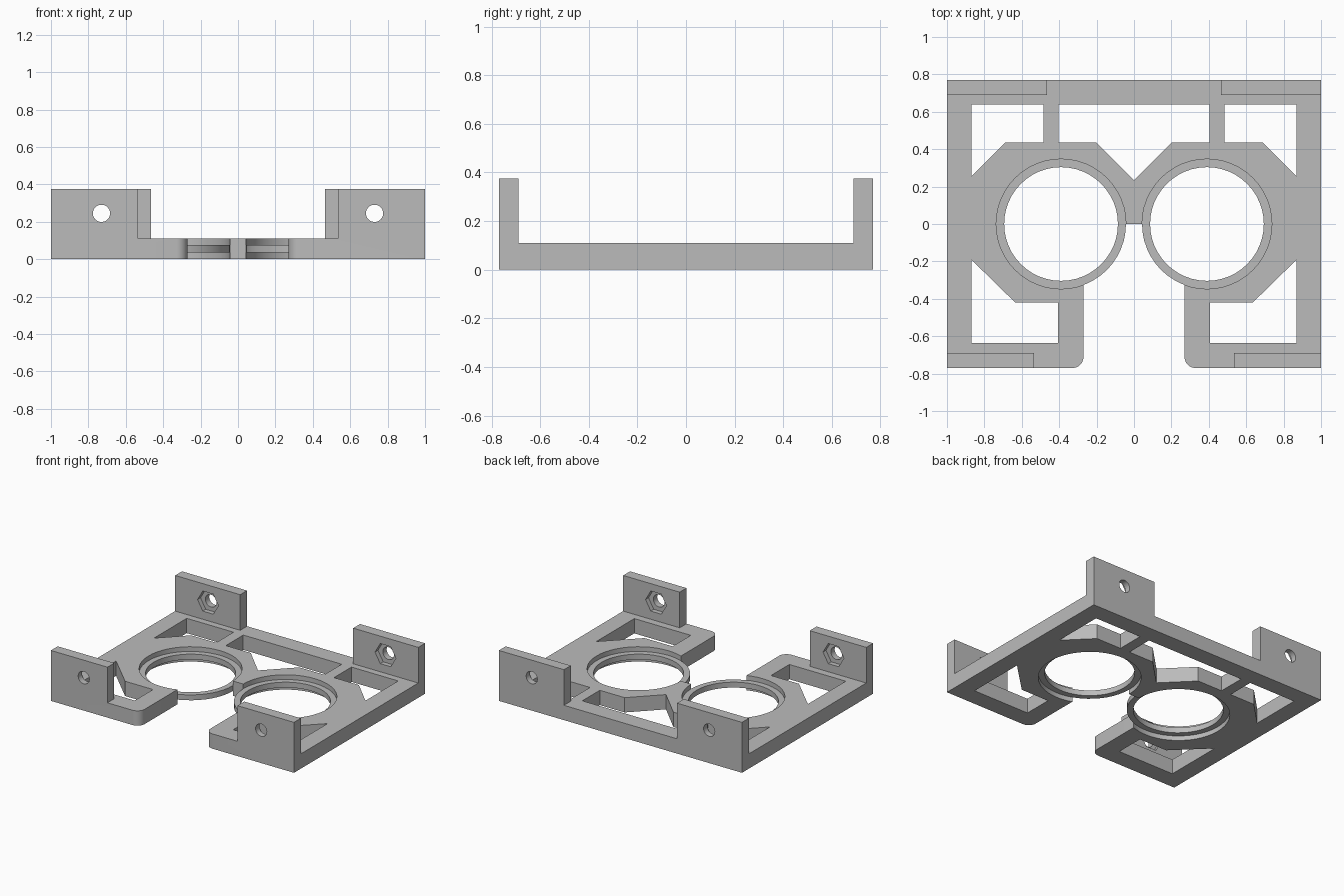
import bpy, bmesh, math
from mathutils import Matrix

if "Cube" in bpy.data.objects:
    bpy.data.objects.remove(bpy.data.objects["Cube"], do_unlink=True)

PLATE, TOP = 0.11, 0.375          # plate thickness, tab height
RING_X, BORE, LIP = 0.39, 0.347, 0.304
SIDES = 48

grey = bpy.data.materials.new("plain grey")
grey.use_nodes = True
grey.diffuse_color = (0.5, 0.5, 0.5, 1)
grey.node_tree.nodes["Principled BSDF"].inputs["Base Color"].default_value = (0.5, 0.5, 0.5, 1)


def prism(name, points, z0, z1, matrix=None):
    """Extrude a closed outline from z0 to z1."""
    bm = bmesh.new()
    face = bm.faces.new([bm.verts.new((x, y, z0)) for x, y in points])
    ext = bmesh.ops.extrude_face_region(bm, geom=[face])
    moved = [v for v in ext["geom"] if isinstance(v, bmesh.types.BMVert)]
    bmesh.ops.translate(bm, verts=moved, vec=(0, 0, z1 - z0))
    if matrix:
        bm.transform(matrix)
    bmesh.ops.recalc_face_normals(bm, faces=bm.faces)
    mesh = bpy.data.meshes.new(name)
    bm.to_mesh(mesh)
    bm.free()
    mesh.materials.append(grey)
    obj = bpy.data.objects.new(name, mesh)
    bpy.context.scene.collection.objects.link(obj)
    return obj


def circle(cx, cy, r, n=SIDES):
    return [(cx + r * math.cos(math.tau * i / n), cy + r * math.sin(math.tau * i / n)) for i in range(n)]


def flip(points):
    return [(-x, y) for x, y in reversed(points)]


def cut(target, cutter):
    mod = target.modifiers.new("cut", "BOOLEAN")
    mod.operation, mod.solver, mod.object = "DIFFERENCE", "EXACT", cutter
    bpy.context.view_layer.objects.active = target
    bpy.ops.object.modifier_apply(modifier=mod.name)
    bpy.data.objects.remove(cutter, do_unlink=True)


# Full outline with the front gap and rounded arm ends
arc = [(0.33 - 0.06 * math.cos(a), -0.71 - 0.06 * math.sin(a))
       for a in [math.pi / 2 * i / 8 for i in range(9)]]
right = [(0.27, 0)] + arc + [(1, -0.77), (1, 0.77)]
frame = prism("mounting_frame", right + flip(right), 0, TOP)

# Lower everything except the four corner tabs
half = [(0.535, -1), (0.535, -0.69), (1.2, -0.69), (1.2, 0.69), (0.465, 0.69), (0.465, 1)]
cut(frame, prism("tab_cutter", half + flip(half), PLATE, 1))

# Windows through the plate
back_window = [(0.87, 0.64), (0.485, 0.64), (0.485, 0.435), (0.69, 0.435), (0.87, 0.255)]
front_window = [(0.87, -0.635), (0.405, -0.635), (0.405, -0.42), (0.635, -0.42), (0.87, -0.19)]
middle_half = [(0, 0.235), (0.2, 0.435), (0.405, 0.435), (0.405, 0.64)]
openings = [middle_half + flip(middle_half[1:])]
for s in (1, -1):
    for shape in (back_window, front_window, circle(RING_X, 0, BORE)):
        openings.append(shape if s > 0 else flip(shape))
for shape in openings:
    cut(frame, prism("window_cutter", shape, -0.1, 0.2))

# Screw holes and hexagonal nut pockets in the tabs
upright = Matrix.Rotation(math.pi / 2, 4, "X")   # local z becomes -y
for s in (1, -1):
    cut(frame, prism("screw_cutter", circle(s * 0.73, 0.245, 0.046, 32), -1, 1, upright))
    cut(frame, prism("nut_cutter", circle(s * 0.73, 0.245, 0.086, 6), -0.725, 0.725, upright))

# Thin retaining lips halfway up each round opening
parts = [frame]
for s, side in ((1, "left"), (-1, "right")):
    lip = prism(side + "_ring_lip", circle(s * RING_X, 0, BORE), 0.035, 0.075)
    cut(lip, prism("lip_cutter", circle(s * RING_X, 0, LIP), -0.1, 0.2))
    parts.append(lip)

# Smooth round walls, keep edges sharp
for obj in parts:
    bpy.ops.object.select_all(action="DESELECT")
    obj.select_set(True)
    bpy.context.view_layer.objects.active = obj
    bpy.ops.object.shade_smooth_by_angle(angle=math.radians(30))
